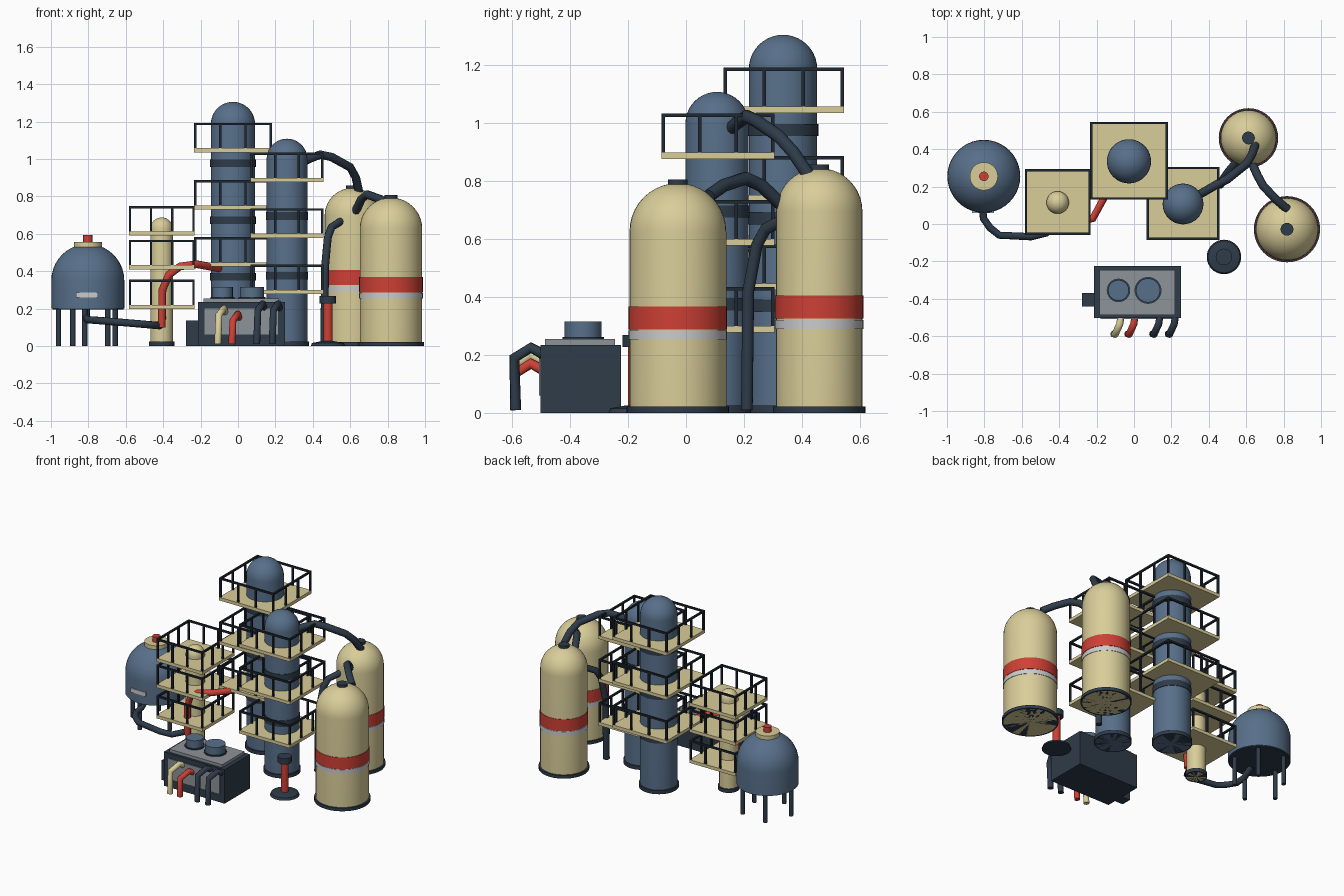
import bpy, bmesh, math
from mathutils import Vector

if "Cube" in bpy.data.objects:
    bpy.data.objects.remove(bpy.data.objects["Cube"])


def mat(name, rgb):
    m = bpy.data.materials.new(name)
    m.diffuse_color = [(c / 255) ** 2.2 for c in rgb] + [1]
    m.use_nodes = True
    m.node_tree.nodes["Principled BSDF"].inputs["Base Color"].default_value = m.diffuse_color
    return m


BLUE = mat("blue_paint", (88, 111, 137))
BEIGE = mat("beige_paint", (216, 204, 152))
DARK = mat("dark_steel", (50, 62, 75))
RAIL = mat("rail_steel", (36, 44, 52))
RED = mat("red_paint", (204, 66, 56))
GREY = mat("grey_panel", (140, 146, 152))
WHITE = mat("white_paint", (222, 222, 218))


def finish(bm, name, material, smooth=True):
    bmesh.ops.recalc_face_normals(bm, faces=bm.faces)
    me = bpy.data.meshes.new(name)
    bm.to_mesh(me)
    bm.free()
    ob = bpy.data.objects.new(name, me)
    bpy.context.collection.objects.link(ob)
    me.materials.append(material)
    if smooth:
        bpy.ops.object.select_all(action='DESELECT')
        ob.select_set(True)
        bpy.context.view_layer.objects.active = ob
        bpy.ops.object.shade_smooth_by_angle(angle=math.radians(35))
    return ob


def lathe(name, x, y, profile, material, seg=40):
    """Revolve (radius, z) points about a vertical axis at x, y."""
    bm = bmesh.new()
    vs = [bm.verts.new((x + r, y, z)) for r, z in profile]
    es = [bm.edges.new(p) for p in zip(vs, vs[1:])]
    bmesh.ops.spin(bm, geom=vs + es, cent=(x, y, 0), axis=(0, 0, 1),
                   angle=math.tau, steps=seg, use_duplicate=False)
    bmesh.ops.remove_doubles(bm, verts=bm.verts, dist=1e-5)
    return finish(bm, name, material)


def disc(name, x, y, r, z0, z1, material, seg=40):
    return lathe(name, x, y, [(0, z0), (r, z0), (r, z1), (0, z1)], material, seg)


def vessel(name, x, y, r, z0, top, material):
    """Cylinder with a hemispherical head."""
    head = [(r * math.cos(a), top - r + r * math.sin(a))
            for a in (math.pi / 2 * i / 10 for i in range(10))]
    return lathe(name, x, y, [(0, z0), (r, z0)] + head + [(0, top)], material)


def add_box(bm, lo, hi):
    lo, hi = Vector(lo), Vector(hi)
    vs = bmesh.ops.create_cube(bm, size=1)['verts']
    bmesh.ops.scale(bm, vec=hi - lo, verts=vs)
    bmesh.ops.translate(bm, vec=(lo + hi) / 2, verts=vs)


def box(name, lo, hi, material):
    bm = bmesh.new()
    add_box(bm, lo, hi)
    return finish(bm, name, material, False)


def pipe(name, pts, r, material):
    cu = bpy.data.curves.new(name, 'CURVE')
    cu.dimensions = '3D'
    cu.bevel_depth = r
    cu.bevel_resolution = 3
    cu.use_fill_caps = True
    sp = cu.splines.new('POLY')
    sp.points.add(len(pts) - 1)
    for p, co in zip(sp.points, pts):
        p.co = (*co, 1)
    cu.materials.append(material)
    ob = bpy.data.objects.new(name, cu)
    bpy.context.collection.objects.link(ob)
    return ob


def platform(name, x, y, h, z, rail=0.135):
    """Square deck with its top at z and a railing on all four sides."""
    box(name + "_deck", (x - h, y - h, z - .022), (x + h, y + h, z), BEIGE)
    bm = bmesh.new()
    t, k = .006, h - .006
    for s in (-1, 1):
        zt = z + rail
        add_box(bm, (x - h, y + s * k - t, zt - .012), (x + h, y + s * k + t, zt))
        add_box(bm, (x + s * k - t, y - h, zt - .012), (x + s * k + t, y + h, zt))
        for f in (-1, -1 / 3, 1 / 3):
            for px, py in ((x + s * f * k, y + s * k), (x + s * k, y - s * f * k)):
                add_box(bm, (px - t, py - t, z), (px + t, py + t, zt - .006))
    finish(bm, name + "_railing", RAIL, False)


def column(name, x, y, r, top, material, half, decks, bands):
    vessel(name, x, y, r, 0, top, material)
    disc(name + "_base", x, y, r + .008, 0, .025, DARK)
    for i, z in enumerate(bands):
        disc(f"{name}_band_{i}", x, y, r + .004, z - .021, z + .021, DARK)
    for i, z in enumerate(decks):
        platform(f"{name}_platform_{i}", x, y + .003, half, z)


# Three process columns with platforms
column("tall_column", -.027, .335, .118, 1.305, BLUE, .208, (.447, .752, 1.057), (.37, .672, .977))
column("middle_column", .262, .107, .109, 1.108, BLUE, .195, (.3, .6, .898), (.375, .695))
column("small_column", -.408, .115, .06, .687, BEIGE, .176, (.22, .432, .613), ())

# Two beige storage tanks
for n, x, y, r, top, zr, zw in (("back_tank", .612, .46, .149, .845, .325, .29),
                                ("front_tank", .818, -.028, .167, .793, .287, .253)):
    vessel(n, x, y, r, 0, top, BEIGE)
    disc(n + "_base", x, y, r + .01, 0, .022, DARK)
    disc(n + "_red_band", x, y, r + .003, zr, zr + .081, RED)
    disc(n + "_white_band", x, y, r + .003, zw, zw + .031, WHITE)
    disc(n + "_cap", x, y, .034, top - .02, top + .013, DARK)

# Raised round tank on five legs
vessel("round_tank", -.803, .255, .195, .2, .545, BLUE)
disc("round_tank_bottom", -.803, .255, .19, .195, .21, DARK)
disc("round_tank_collar", -.803, .255, .075, .51, .556, BEIGE)
disc("round_tank_valve", -.803, .255, .025, .55, .592, RED)
box("round_tank_plate", (-.865, .058, .26), (-.748, .075, .287), WHITE)
for i in range(5):
    a = math.radians(-24 + 72 * i)
    disc(f"tank_leg_{i}", -.803 + .16 * math.cos(a), .255 + .16 * math.sin(a), .014, 0, .21, DARK, 12)

# Pump unit
box("pump_body", (-.215, -.503, 0), (.25, -.225, .235), DARK)
box("pump_lid", (-.185, -.487, .23), (.22, -.245, .255), GREY)
box("pump_front_panel", (-.18, -.508, .06), (.215, -.495, .2), GREY)
box("pump_side_box", (-.277, -.44, 0), (-.2, -.37, .135), DARK)
for n, x, r in (("left", -.083, .055), ("right", .075, .064)):
    disc(f"pump_{n}_drum", x, -.355, r, .25, .315, BLUE)
    disc(f"pump_{n}_drum_foot", x, -.355, r + .008, .25, .262, DARK)
for n, x, top, m in (("a", -.108, .2, BEIGE), ("b", -.033, .17, RED),
                     ("c", .1, .225, DARK), ("d", .183, .225, DARK)):
    pipe(f"pump_hose_{n}", [(x + .04, -.48, top - .03), (x + .032, -.535, top),
                            (x + .006, -.592, top - .035), (x, -.588, .01)], .019, m)

# Red standpipe
lathe("standpipe_base", .481, -.176, [(0, 0), (.092, 0), (.085, .016), (.03, .026), (0, .026)], DARK)
disc("standpipe", .481, -.176, .025, .01, .24, RED, 24)
disc("standpipe_head", .481, -.176, .044, .228, .268, DARK)

# Connecting pipes
pipe("column_to_tank_pipe", [(.3, .13, .96), (.38, .175, 1.0), (.44, .21, 1.023), (.5, .24, 1.01),
                             (.6, .32, .955), (.63, .37, .9), (.65, .43, .81)], .023, DARK)
pipe("tank_link_pipe", [(.82, .08, .75), (.76, .13, .785), (.69, .205, .81), (.66, .26, .785),
                        (.62, .35, .7)], .023, DARK)
pipe("tank_drain_pipe", [(.57, .36, .68), (.5, .275, .635), (.48, .245, .58), (.465, .215, .42),
                         (.462, .21, .01)], .021, DARK)
pipe("red_feed_pipe", [(-.408, .03, .1), (-.404, .025, .3), (-.37, .01, .38), (-.31, .005, .425),
                       (-.22, .03, .437), (-.1, .25, .415)], .021, RED)
pipe("round_tank_outlet", [(-.81, .17, .2), (-.81, .1, .15), (-.805, .03, .14), (-.77, -.02, .138),
                           (-.72, -.06, .134), (-.55, -.068, .12), (-.47, -.05, .113),
                           (-.41, .08, .108)], .02, DARK)
